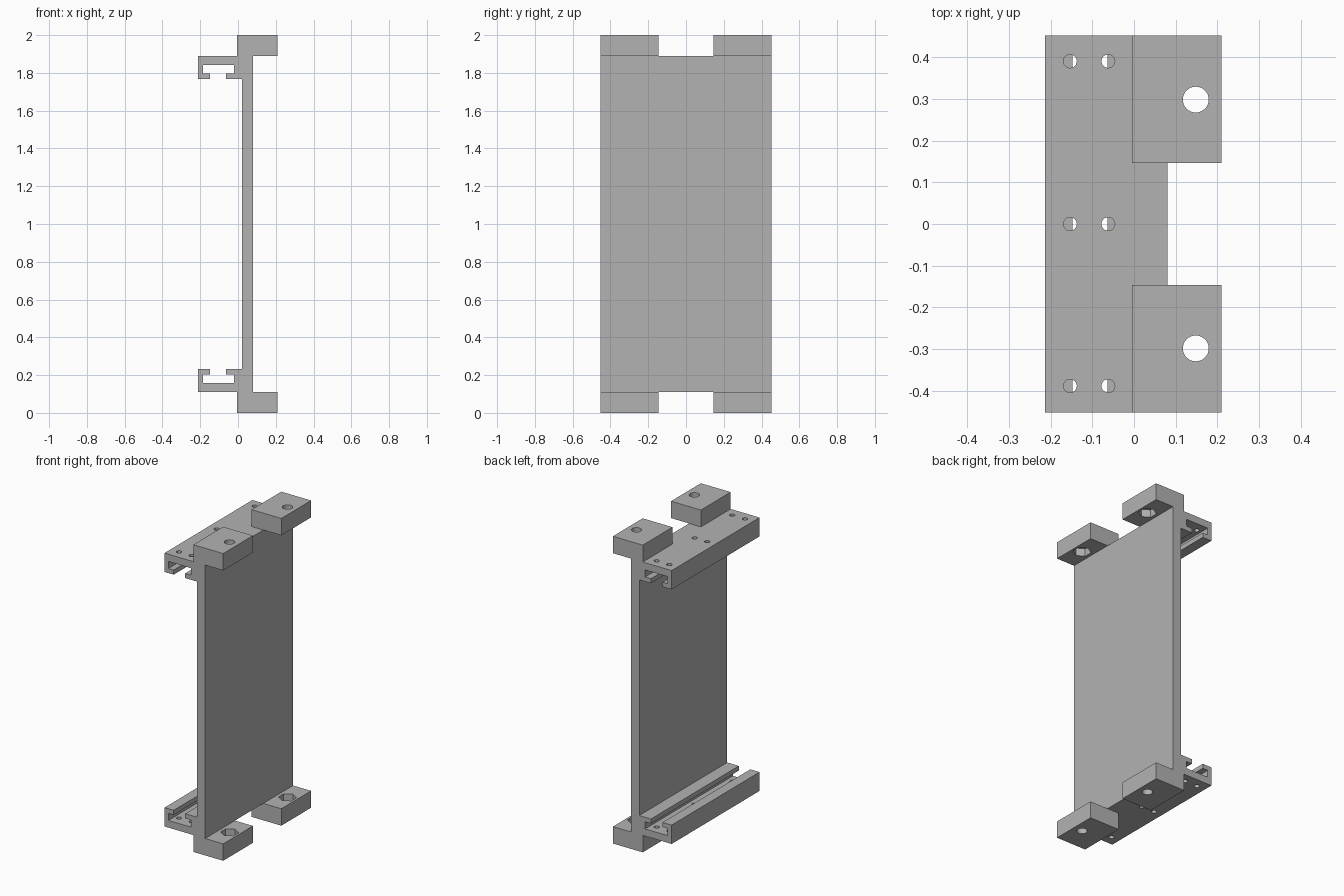
import bpy, bmesh, math
from mathutils import Matrix

cube = bpy.data.objects.get("Cube")
if cube:
    bpy.data.objects.remove(cube, do_unlink=True)

grey = bpy.data.materials.new("plain_grey")
grey.use_nodes = True
colour = (0.45, 0.45, 0.45, 1)
grey.diffuse_color = colour
grey.node_tree.nodes["Principled BSDF"].inputs["Base Color"].default_value = colour

HALF_DEPTH = 0.452


def finish(name, bm):
    bmesh.ops.recalc_face_normals(bm, faces=bm.faces)
    mesh = bpy.data.meshes.new(name)
    bm.to_mesh(mesh)
    bm.free()
    mesh.materials.append(grey)
    obj = bpy.data.objects.new(name, mesh)
    bpy.context.collection.objects.link(obj)
    return obj


def box(name, x0, x1, y0, y1, z0, z1):
    bm = bmesh.new()
    place = Matrix.Translation(((x0 + x1) / 2, (y0 + y1) / 2, (z0 + z1) / 2))
    size = Matrix.Diagonal((x1 - x0, y1 - y0, z1 - z0, 1))
    bmesh.ops.create_cube(bm, size=1, matrix=place @ size)
    return finish(name, bm)


def drills(name, spots, radius, z0, z1, sides):
    """One cutter object holding an upright prism at each spot."""
    bm = bmesh.new()
    for x, y in spots:
        bmesh.ops.create_cone(bm, cap_ends=True, segments=sides, radius1=radius,
                              radius2=radius, depth=z1 - z0,
                              matrix=Matrix.Translation((x, y, (z0 + z1) / 2)))
    return finish(name, bm)


def cut(obj, cutters):
    for c in cutters:
        mod = obj.modifiers.new("cut", 'BOOLEAN')
        mod.operation = 'DIFFERENCE'
        mod.solver = 'EXACT'
        mod.object = c
    bpy.context.view_layer.update()
    graph = bpy.context.evaluated_depsgraph_get()
    mesh = bpy.data.meshes.new_from_object(obj.evaluated_get(graph))
    obj.modifiers.clear()
    obj.data = mesh
    for c in cutters:
        bpy.data.objects.remove(c, do_unlink=True)
    bpy.ops.object.select_all(action='DESELECT')
    obj.select_set(True)
    bpy.context.view_layer.objects.active = obj
    bpy.ops.object.shade_smooth_by_angle(angle=math.radians(30))


# Upright plate with a slotted rail at each end, extruded front to back
upper = [(0.08, 1.89), (-0.213, 1.89), (-0.213, 1.767), (-0.147, 1.767),
         (-0.147, 1.797), (-0.185, 1.797), (-0.185, 1.843), (-0.022, 1.843),
         (-0.022, 1.797), (-0.064, 1.797), (-0.064, 1.767), (0.02, 1.767)]
profile = upper + [(x, 2 - z) for x, z in reversed(upper)]
bm = bmesh.new()
face = bm.faces.new([bm.verts.new((x, -HALF_DEPTH, z)) for x, z in profile])
new = bmesh.ops.extrude_face_region(bm, geom=[face])["geom"]
bmesh.ops.translate(bm, vec=(0, 2 * HALF_DEPTH, 0),
                    verts=[v for v in new if isinstance(v, bmesh.types.BMVert)])
plate = finish("plate_with_rails", bm)

# Screw holes through the rail webs only
spots = [(x, y) for x in (-0.153, -0.062) for y in (-0.388, 0, 0.39)]
cut(plate, [drills("lower_screw_cutter", spots, 0.016, 0.05, 0.19, 24),
            drills("upper_screw_cutter", spots, 0.016, 1.82, 1.95, 24)])

# Four mounting blocks, each with a bolt hole and a hexagonal nut pocket
for level, z0, z1, pocket in (("lower", 0, 0.11, (0.06, 0.2)),
                              ("upper", 1.89, 2, (1.8, 1.94))):
    for side, sign in (("front", -1), ("back", 1)):
        y0, y1 = sorted((sign * 0.146, sign * HALF_DEPTH))
        block = box(f"{level}_{side}_block", -0.005, 0.21, y0, y1, z0, z1)
        spot = [(0.148, sign * 0.298)]
        cut(block, [drills("bolt_cutter", spot, 0.031, z0 - 0.1, z1 + 0.1, 32),
                    drills("nut_cutter", spot, 0.054, *pocket, 6)])
